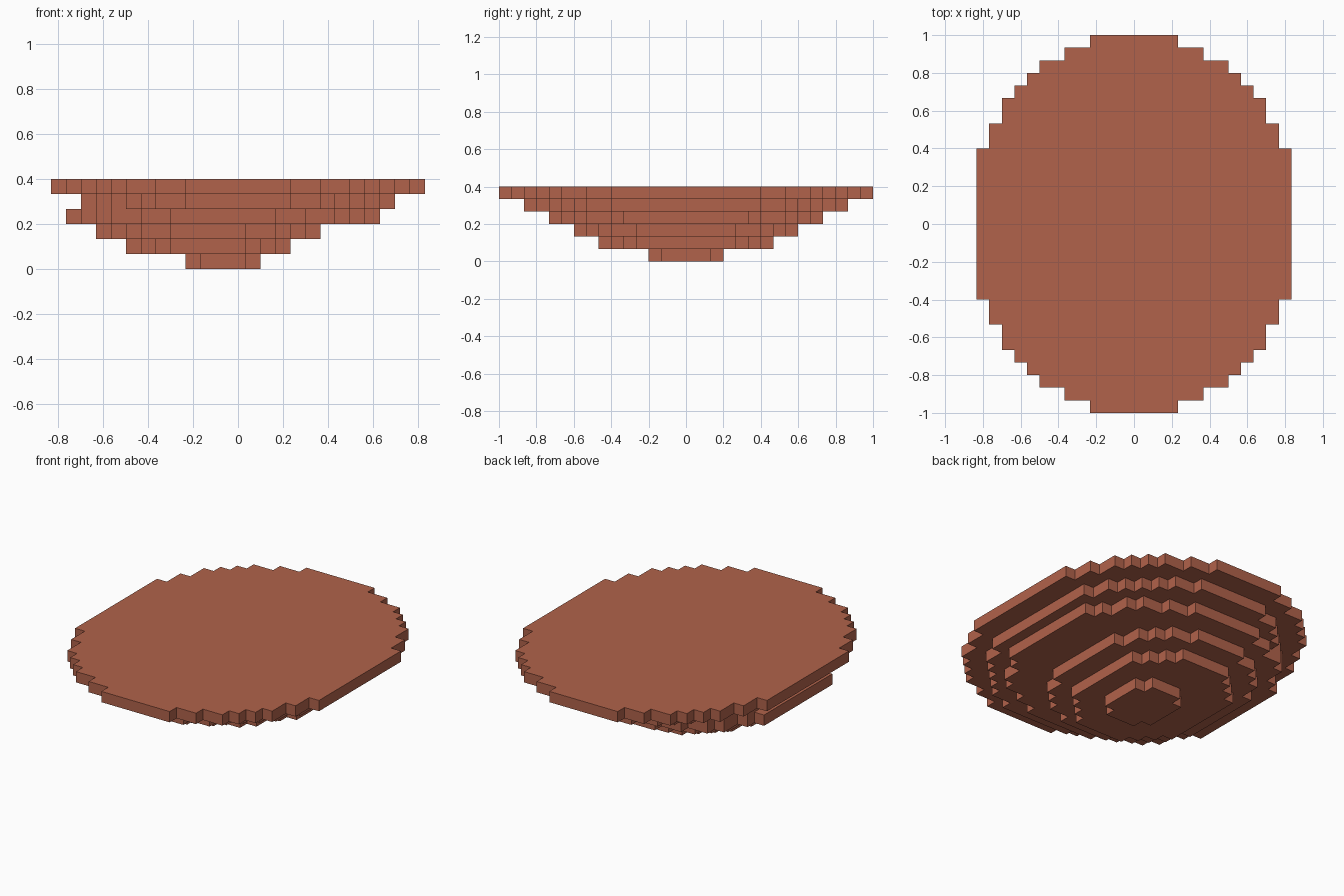
import bpy, bmesh, math

if "Cube" in bpy.data.objects:
    bpy.data.objects.remove(bpy.data.objects["Cube"])

U = 1 / 15  # one block

clay = bpy.data.materials.new("terracotta")
clay.diffuse_color = (0.44, 0.123, 0.07, 1)
clay.use_nodes = True
clay.node_tree.nodes["Principled BSDF"].inputs["Base Color"].default_value = clay.diffuse_color


def stepped_ellipse(cx, a, b):
    """Block-stepped ellipse outline, counter-clockwise, in block units."""
    half = []
    for row in range(b):
        y = row + 0.5
        half.append(round(a * math.sqrt(1 - (y / b) ** 2)) + 0.5)
    half = [min(h, a) for h in half]
    quarter = []  # from the widest row out to the end row
    for row, h in enumerate(half):
        nxt = half[row + 1] if row + 1 < b else None
        if nxt != h:
            quarter.append((h, row + 1))
            if nxt is not None:
                quarter.append((nxt, row + 1))
    right_up = quarter
    left_up = [(-x, y) for x, y in reversed(quarter)]
    left_down = [(-x, -y) for x, y in quarter]
    right_down = [(x, -y) for x, y in reversed(quarter)]
    return [(x + cx, y) for x, y in right_up + left_up + left_down + right_down]


def layer(name, level, cx, a, b):
    bm = bmesh.new()
    verts = [bm.verts.new((x * U, y * U, level * U)) for x, y in stepped_ellipse(cx, a, b)]
    face = bm.faces.new(verts)
    ext = bmesh.ops.extrude_face_region(bm, geom=[face], use_keep_orig=True)
    top = [v for v in ext["geom"] if isinstance(v, bmesh.types.BMVert)]
    bmesh.ops.translate(bm, verts=top, vec=(0, 0, U))
    bmesh.ops.recalc_face_normals(bm, faces=bm.faces)
    me = bpy.data.meshes.new(name)
    bm.to_mesh(me)
    bm.free()
    me.materials.append(clay)
    ob = bpy.data.objects.new(name, me)
    bpy.context.collection.objects.link(ob)


# Layers from the base up: x centre, half width, half depth (blocks)
LAYERS = [
    ("base_layer", -1, 2.5, 3),
    ("second_layer", -2, 5.5, 7),
    ("third_layer", -2, 7.5, 9),
    ("fourth_layer", -1, 10.5, 11),
    ("fifth_layer", 0, 10.5, 13),
    ("top_layer", 0, 12.5, 15),
]
for level, (name, cx, a, b) in enumerate(LAYERS):
    layer(name, level, cx, a, b)
